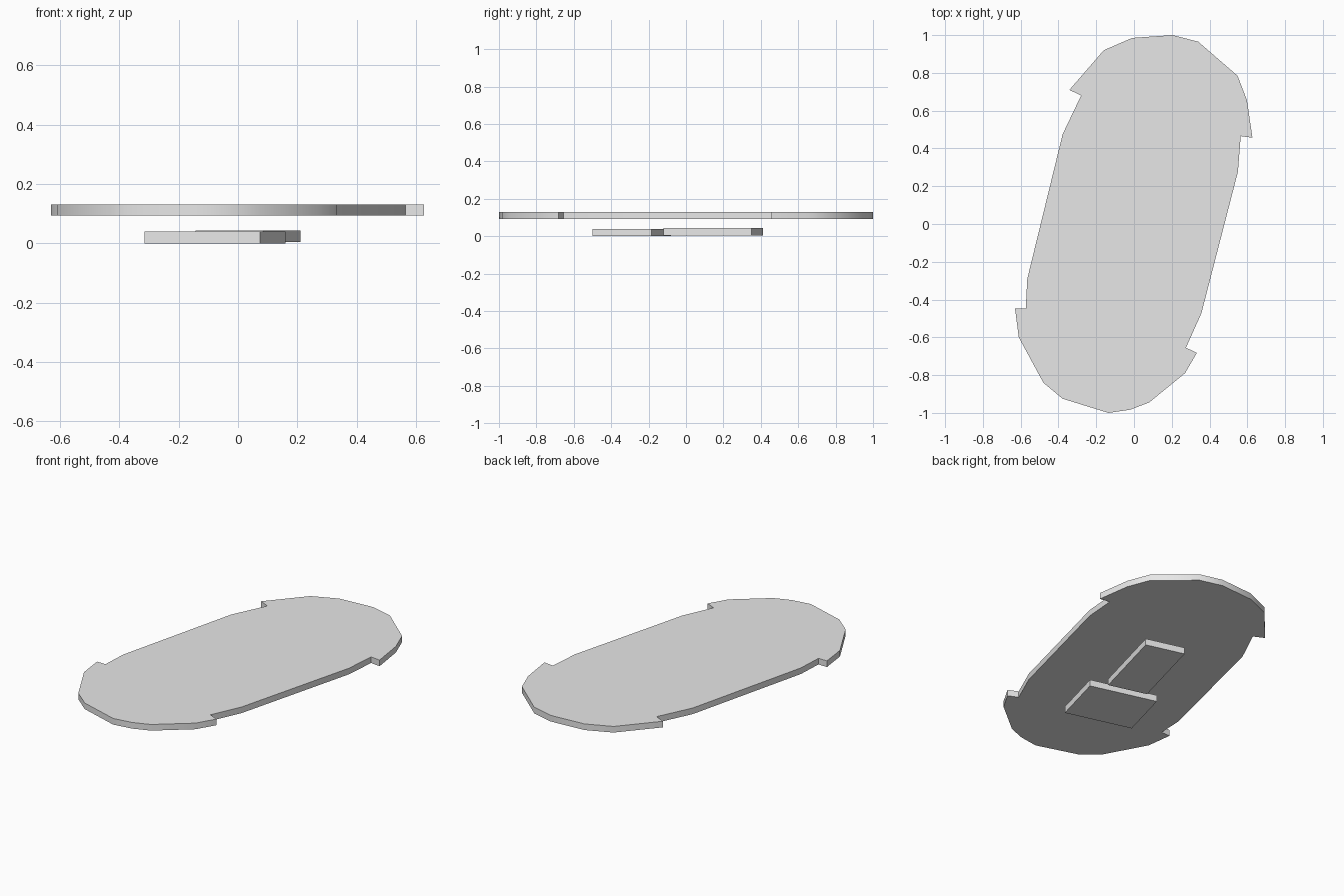
import bpy
import bmesh
import math

cube = bpy.data.objects.get("Cube")
if cube:
    bpy.data.objects.remove(cube, do_unlink=True)

grey = bpy.data.materials.new("light grey")
grey.use_nodes = True
grey.diffuse_color = (0.8, 0.8, 0.8, 1)
grey.node_tree.nodes["Principled BSDF"].inputs["Base Color"].default_value = (0.8, 0.8, 0.8, 1)


def slab(name, outline, bottom, top):
    """Extrude a counter-clockwise outline between two heights."""
    bm = bmesh.new()
    face = bm.faces.new([bm.verts.new((x, y, bottom)) for x, y in outline])
    moved = bmesh.ops.extrude_face_region(bm, geom=[face], use_keep_orig=True)["geom"]
    for v in moved:
        if isinstance(v, bmesh.types.BMVert):
            v.co.z = top
    bmesh.ops.recalc_face_normals(bm, faces=bm.faces)
    mesh = bpy.data.meshes.new(name)
    bm.to_mesh(mesh)
    bm.free()
    mesh.materials.append(grey)
    obj = bpy.data.objects.new(name, mesh)
    bpy.context.collection.objects.link(obj)
    bpy.ops.object.select_all(action="DESELECT")
    obj.select_set(True)
    bpy.context.view_layer.objects.active = obj
    bpy.ops.object.shade_smooth_by_angle(angle=math.radians(30))
    return obj


def rectangle(corner, length, width, angle):
    """Corners of a turned rectangle, from its front right corner."""
    x, y = corner
    c, s = math.cos(angle), math.sin(angle)
    along, across = (s * length, c * length), (-c * width, s * width)
    return [(x, y), (x + along[0], y + along[1]),
            (x + along[0] + across[0], y + along[1] + across[1]),
            (x + across[0], y + across[1])]


# Long rounded deck with a notch where each end meets the sides
left_side = [(0.275, -0.655), (0.357, -0.472), (0.55, 0.276), (0.565, 0.465)]
back_end = [(0.627, 0.457), (0.598, 0.655), (0.548, 0.785), (0.34, 0.965),
            (0.205, 1.0), (-0.01, 0.985), (-0.16, 0.92), (-0.342, 0.71)]
right_side = [(-0.28, 0.68), (-0.378, 0.475), (-0.565, -0.29), (-0.573, -0.447)]
front_end = [(-0.63, -0.447), (-0.61, -0.6), (-0.48, -0.84), (-0.378, -0.925),
             (-0.135, -1.0), (-0.02, -0.983), (0.08, -0.945), (0.27, -0.79), (0.333, -0.682)]
slab("deck", left_side + back_end + right_side + front_end, 0.093, 0.13)

# Two thin turned pads below the deck
turn = math.radians(15)
slab("front_pad", rectangle((0.075, -0.5), 0.326, 0.404, turn), 0.0, 0.039)
slab("back_pad", rectangle((0.084, -0.12), 0.487, 0.235, turn), 0.004, 0.043)
